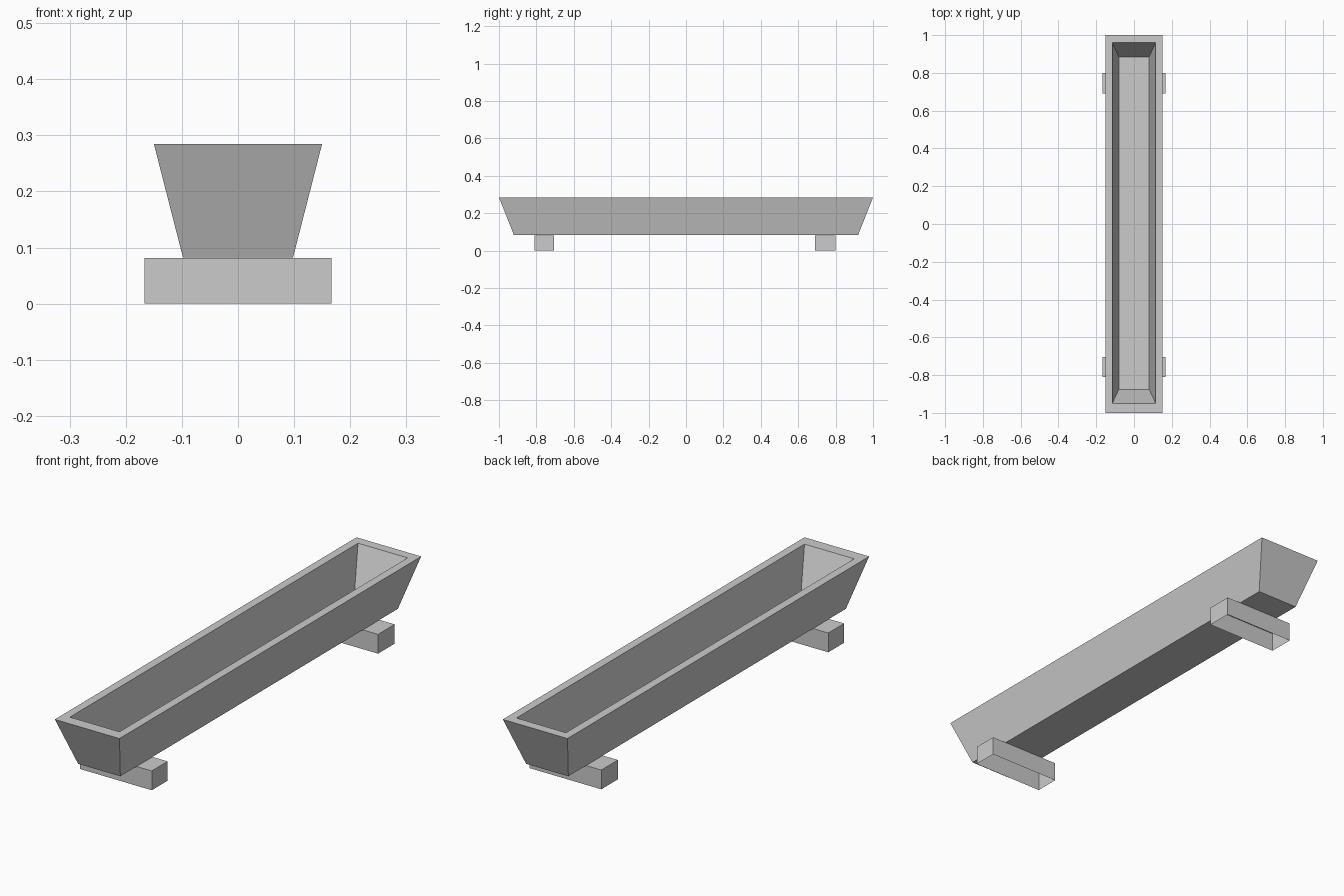
import bpy
import bmesh

# Remove the default cube
default = bpy.data.objects.get("Cube")
if default:
    bpy.data.objects.remove(default, do_unlink=True)

# Single plain stone grey
grey = bpy.data.materials.new("stone grey")
grey.use_nodes = True
colour = (0.6, 0.6, 0.6, 1.0)
grey.diffuse_color = colour
grey.node_tree.nodes["Principled BSDF"].inputs["Base Color"].default_value = colour


def loft(name, rings, cap_start, cap_end):
    """Join rectangular rings (half width, y min, y max, z) in order."""
    bm = bmesh.new()
    loops = []
    for w, y0, y1, z in rings:
        corners = ((-w, y0), (w, y0), (w, y1), (-w, y1))
        loops.append([bm.verts.new((x, y, z)) for x, y in corners])
    for low, high in zip(loops, loops[1:]):
        for i in range(4):
            j = (i + 1) % 4
            bm.faces.new((low[i], low[j], high[j], high[i]))
    if cap_start:
        bm.faces.new(loops[0][::-1])
    if cap_end:
        bm.faces.new(loops[-1])
    mesh = bpy.data.meshes.new(name)
    bm.to_mesh(mesh)
    bm.free()
    mesh.materials.append(grey)
    obj = bpy.data.objects.new(name, mesh)
    bpy.context.collection.objects.link(obj)
    return obj


# Tapered trough: outer base, outer rim, inner rim, inner floor
loft("trough", [
    (0.098, -0.92, 0.92, 0.082),
    (0.15, -1.0, 1.0, 0.285),
    (0.115, -0.95, 0.96, 0.285),
    (0.08, -0.875, 0.885, 0.10),
], True, True)

# Cross bars under the trough, hollow underneath
for name, y0, y1 in (("front_foot", -0.81, -0.705), ("back_foot", 0.69, 0.80)):
    loft(name, [(0.167, y0, y1, 0.0), (0.167, y0, y1, 0.081)], False, True)
